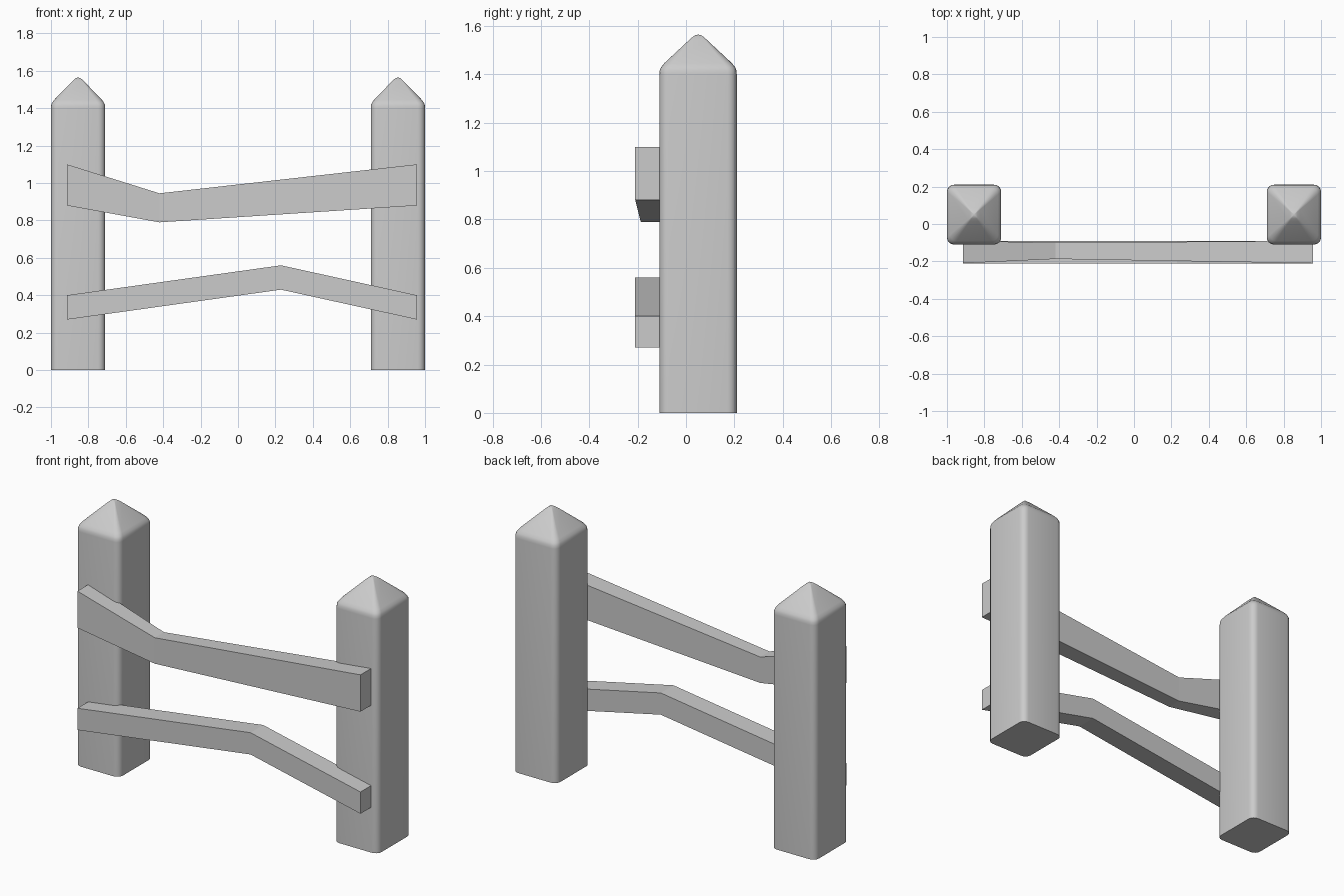
import bpy, bmesh, math

if "Cube" in bpy.data.objects:
    bpy.data.objects.remove(bpy.data.objects["Cube"])


def finish(name, bm, smooth=False):
    bmesh.ops.recalc_face_normals(bm, faces=bm.faces)
    mesh = bpy.data.meshes.new(name)
    bm.to_mesh(mesh)
    bm.free()
    ob = bpy.data.objects.new(name, mesh)
    bpy.context.collection.objects.link(ob)
    if smooth:
        bpy.ops.object.select_all(action='DESELECT')
        ob.select_set(True)
        bpy.context.view_layer.objects.active = ob
        bpy.ops.object.shade_smooth_by_angle(angle=math.radians(35))
    return ob


def loft(bm, rings):
    for a, b in zip(rings, rings[1:]):
        n = len(a)
        for i in range(n):
            j = (i + 1) % n
            bm.faces.new((a[i], a[j], b[j], b[i]))


def rounded_rect(hx, hy, r, seg=4):
    pts = []
    for k, (sx, sy) in enumerate([(1, 1), (-1, 1), (-1, -1), (1, -1)]):
        for i in range(seg + 1):
            a = math.radians(90 * (k + i / seg))
            pts.append((sx * (hx - r) + r * math.cos(a),
                        sy * (hy - r) + r * math.sin(a)))
    return pts


# Post: rounded square section, softened eave and pyramid cap
def post(name, x):
    bm = bmesh.new()
    outline = rounded_rect(0.145, 0.16, 0.038)
    levels = [(0, 1), (1.40, 1), (1.417, 0.99), (1.43, 0.955), (1.445, 0.88),
              (1.542, 0.23), (1.556, 0.13), (1.562, 0.07)]
    rings = [[bm.verts.new((x + px * s, 0.05 + py * s, z)) for px, py in outline]
             for z, s in levels]
    loft(bm, rings)
    bm.faces.new(rings[0])
    tip = bm.verts.new((x, 0.05, 1.564))
    top = rings[-1]
    for i in range(len(top)):
        bm.faces.new((top[i], top[(i + 1) % len(top)], tip))
    finish(name, bm, smooth=True)


# Rail: bent plank from stations (x, bottom z, top z, front y, back y)
def rail(name, stations):
    bm = bmesh.new()
    rings = [[bm.verts.new(p) for p in
              ((x, f, lo), (x, b, lo), (x, b, hi), (x, f, hi))]
             for x, lo, hi, f, b in stations]
    loft(bm, rings)
    bm.faces.new(rings[0])
    bm.faces.new(rings[-1])
    finish(name, bm)


post("left_post", -0.855)
post("right_post", 0.855)
rail("upper_rail", [(-0.915, 0.88, 1.10, -0.21, -0.09),
                    (-0.42, 0.79, 0.945, -0.187, -0.10),
                    (0.957, 0.88, 1.10, -0.21, -0.09)])
rail("lower_rail", [(-0.915, 0.27, 0.40, -0.21, -0.09),
                    (0.23, 0.43, 0.56, -0.21, -0.09),
                    (0.957, 0.27, 0.40, -0.21, -0.09)])
